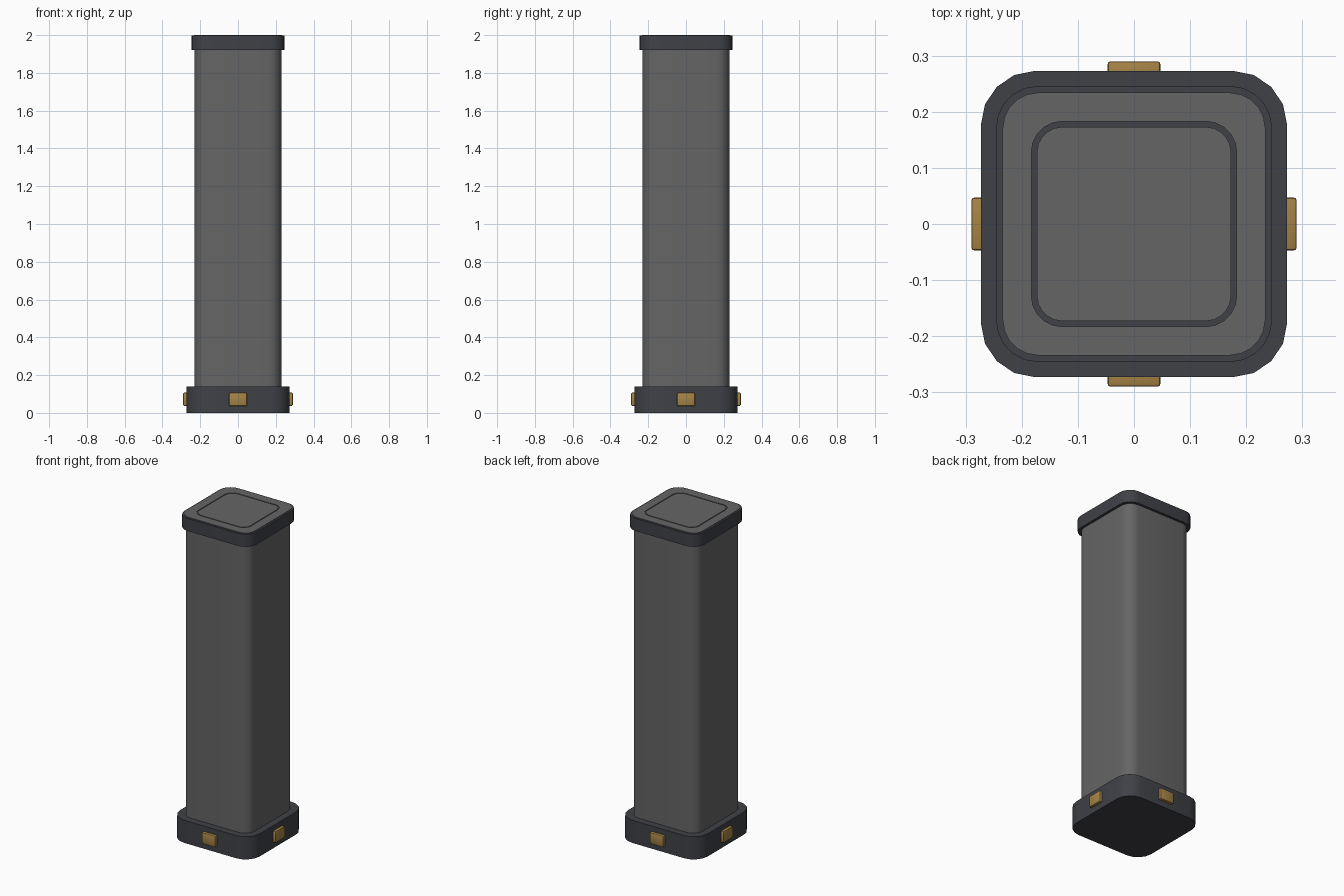
import bpy, bmesh, math

if "Cube" in bpy.data.objects:
    bpy.data.objects.remove(bpy.data.objects["Cube"])


def material(name, rgb):
    m = bpy.data.materials.new(name)
    m.diffuse_color = (*rgb, 1)
    m.use_nodes = True
    m.node_tree.nodes["Principled BSDF"].inputs["Base Color"].default_value = m.diffuse_color
    return m


GREY = material("stone_grey", (0.13, 0.13, 0.13))
DARK = material("dark_metal", (0.05, 0.053, 0.062))
BRASS = material("brass", (0.38, 0.23, 0.06))


def outline(half, radius, segs):
    """Rounded square, counter-clockwise."""
    pts = []
    c = half - radius
    for q, (sx, sy) in enumerate([(1, 1), (-1, 1), (-1, -1), (1, -1)]):
        for i in range(segs + 1):
            a = math.pi / 2 * (q + i / segs)
            pts.append((sx * c + radius * math.cos(a), sy * c + radius * math.sin(a)))
    return pts


def loft(name, rings, mat, segs=5, closed=False):
    """Skin rounded-square rings (half, radius, z); cap the ends or close into a loop."""
    bm = bmesh.new()
    loops = [[bm.verts.new((x, y, z)) for x, y in outline(h, r, segs)] for h, r, z in rings]
    pairs = list(zip(loops, loops[1:]))
    if closed:
        pairs.append((loops[-1], loops[0]))
    else:
        bm.faces.new(loops[0][::-1])
        bm.faces.new(loops[-1])
    for a, b in pairs:
        n = len(a)
        for i in range(n):
            j = (i + 1) % n
            bm.faces.new((a[i], a[j], b[j], b[i]))
    bmesh.ops.recalc_face_normals(bm, faces=bm.faces[:])
    return finish(name, bm, mat)


def finish(name, bm, mat):
    me = bpy.data.meshes.new(name)
    bm.to_mesh(me)
    bm.free()
    me.materials.append(mat)
    ob = bpy.data.objects.new(name, me)
    bpy.context.collection.objects.link(ob)
    bpy.ops.object.select_all(action='DESELECT')
    ob.select_set(True)
    bpy.context.view_layer.objects.active = ob
    bpy.ops.object.shade_smooth_by_angle(angle=math.radians(30))
    return ob


# Plinth, shaft and cap
loft("base_plinth", [(0.273, 0.097, 0), (0.273, 0.097, 0.14)], DARK, 4)
loft("column_shaft", [(0.23, 0.07, 0.13), (0.23, 0.07, 1.95)], GREY, 6)
loft("top_cap", [(0.246, 0.075, 1.92), (0.246, 0.075, 1.997)], DARK, 5)

# Top surface: outer frame and inner panel, with a dark seam between
loft("top_frame", [(0.234, 0.063, 1.99), (0.234, 0.063, 2.0),
                   (0.183, 0.055, 2.0), (0.183, 0.055, 1.99)], GREY, 5, closed=True)
loft("top_panel", [(0.173, 0.045, 1.99), (0.173, 0.045, 2.0)], GREY, 5)

# Brass studs on each side of the plinth
for k, side in enumerate(("right", "back", "left", "front")):
    bm = bmesh.new()
    bmesh.ops.create_cube(bm, size=1)
    bmesh.ops.scale(bm, vec=(0.04, 0.094, 0.07), verts=bm.verts[:])
    bmesh.ops.bevel(bm, geom=bm.edges[:], offset=0.005, segments=2, profile=0.5, affect='EDGES')
    stud = finish(side + "_stud", bm, BRASS)
    a = k * math.pi / 2
    stud.location = (0.27 * math.cos(a), 0.27 * math.sin(a), 0.072)
    stud.rotation_euler.z = a
